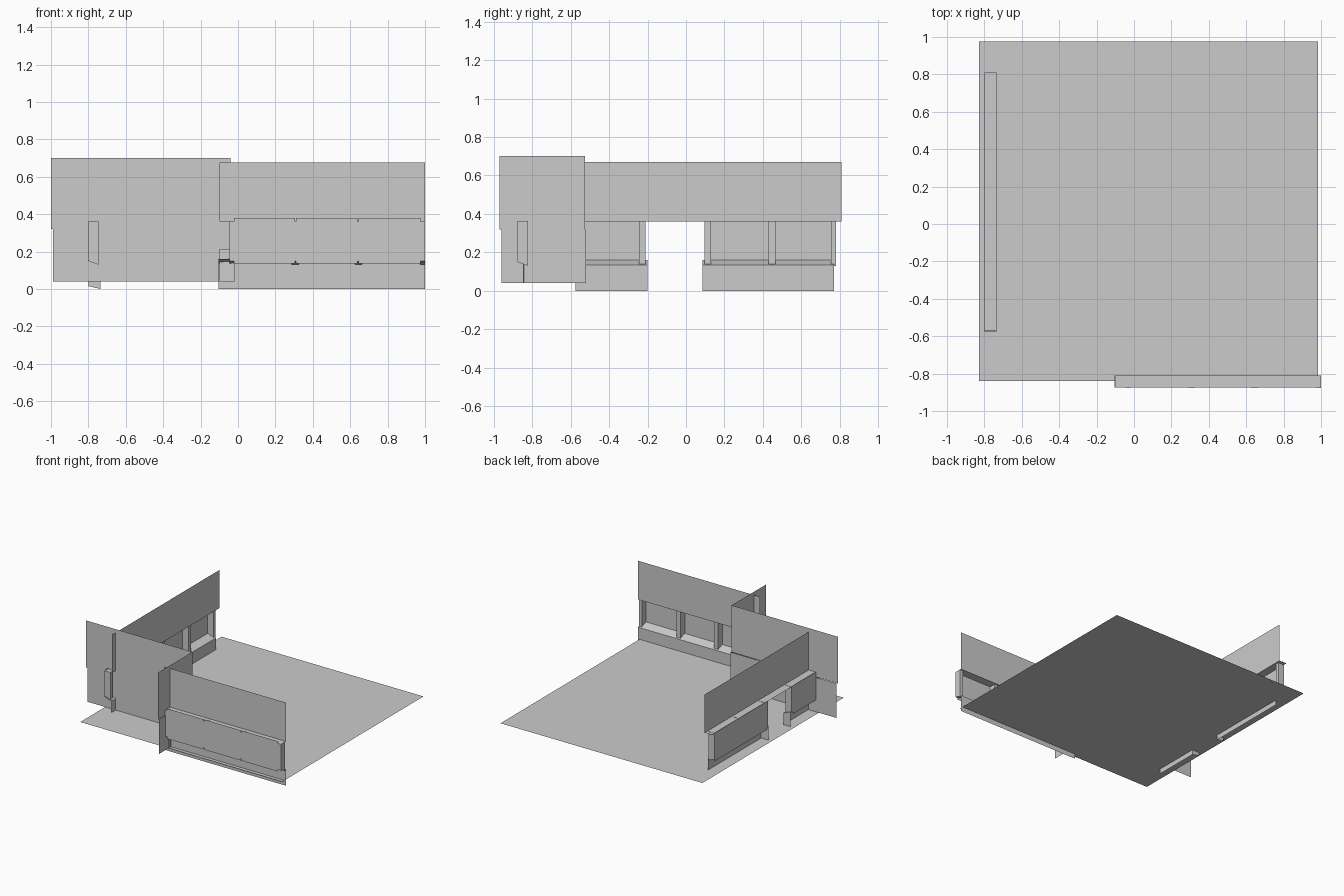
import bpy

if "Cube" in bpy.data.objects:
    bpy.data.objects.remove(bpy.data.objects["Cube"])

mat = bpy.data.materials.new("plain_grey")
mat.diffuse_color = (0.6, 0.6, 0.6, 1)
mat.use_nodes = True
mat.node_tree.nodes["Principled BSDF"].inputs["Base Color"].default_value = mat.diffuse_color


def make(name, verts, faces):
    me = bpy.data.meshes.new(name)
    me.from_pydata(verts, [], faces)
    me.materials.append(mat)
    ob = bpy.data.objects.new(name, me)
    bpy.context.scene.collection.objects.link(ob)
    return ob


def quad(name, a, b, c, d):
    return make(name, [a, b, c, d], [(0, 1, 2, 3)])


def prism(name, profile, place, u0, u1):
    """Extrude a (depth, z) profile along a wall."""
    n = len(profile)
    verts = [place(u, d, z) for u in (u0, u1) for d, z in profile]
    faces = [tuple(range(n))[::-1], tuple(range(n, 2 * n))]
    faces += [(i, (i + 1) % n, n + (i + 1) % n, n + i) for i in range(n)]
    return make(name, verts, faces)


def strip(name, place, u0, u1, p, q):
    """Single sheet between two (depth, z) points along a wall."""
    return quad(name, place(u0, *p), place(u1, *p), place(u1, *q), place(u0, *q))


# wall frames: u along the wall, d outward from its inner plane
def front(u, d, z):
    return (u, -0.81 - d, z)


def left(u, d, z):
    return (-0.735 - d, u, z)


POST = [(0.012, 0.13), (0.067, 0.15), (0.067, 0.362), (0.012, 0.362)]


def window_wall(label, place, span, top, sills, posts, panes, pane_top):
    strip(label + "_upper_wall", place, *span, (0, 0.36), (0, top))
    strip(label + "_soffit", place, *span, (0, 0.36), (0.065, 0.36))
    for a, b in sills:
        strip(label + "_sill_wall", place, a, b, (0, 0), (0, 0.135))
        strip(label + "_sill_ledge", place, a, b, (0, 0.135), (0.065, 0.16))
    for a, b in posts:
        prism(label + "_window_post", POST, place, a, b)
    for a, b in panes:
        strip(label + "_window_pane", place, a, b, (0.068, 0.135), (0.068, pane_top))


# floor
quad("floor", (-0.83, -0.84, 0.04), (0.985, -0.84, 0.04),
     (0.985, 0.975, 0.04), (-0.83, 0.975, 0.04))

# front window wall
window_wall("front", front, (-0.1, 1.0), 0.675, [(-0.105, 1.0)],
            [(-0.045, -0.02), (0.287, 0.325), (0.625, 0.663), (0.973, 1.0)],
            [(-0.022, 0.305), (0.31, 0.64), (0.645, 0.975)], 0.38)

# left window wall with a doorway
window_wall("left", left, (-0.57, 0.81), 0.67, [(-0.575, -0.2), (0.085, 0.77)],
            [(-0.57, -0.545), (-0.245, -0.21), (0.095, 0.13),
             (0.43, 0.465), (0.755, 0.78)],
            [(-0.55, -0.225), (0.11, 0.445), (0.45, 0.78)], 0.365)

# sill ends at the doorway
for y in (-0.2, 0.085):
    quad("doorway_sill_end", left(y, 0, 0), left(y, 0.065, 0.015),
         left(y, 0.065, 0.16), left(y, 0, 0.135))

# corner partition: upper and lower sheets, long side and short side
quad("partition_upper", (-1, -0.525, 0.32), (-0.04, -0.525, 0.32),
     (-0.04, -0.525, 0.70), (-1, -0.525, 0.70))
quad("partition_lower", (-0.99, -0.52, 0.04), (-0.035, -0.52, 0.04),
     (-0.035, -0.52, 0.32), (-0.99, -0.52, 0.32))
quad("partition_side_upper", (-0.042, -0.97, 0.32), (-0.042, -0.525, 0.32),
     (-0.042, -0.525, 0.70), (-0.042, -0.97, 0.70))
quad("partition_side_lower", (-0.036, -0.96, 0.04), (-0.036, -0.52, 0.04),
     (-0.036, -0.52, 0.32), (-0.036, -0.96, 0.32))

# small end plate beside the front sill
quad("sill_end_plate", (-0.1, -0.835, 0.04), (-0.02, -0.845, 0.04),
     (-0.02, -0.845, 0.215), (-0.1, -0.835, 0.215))
